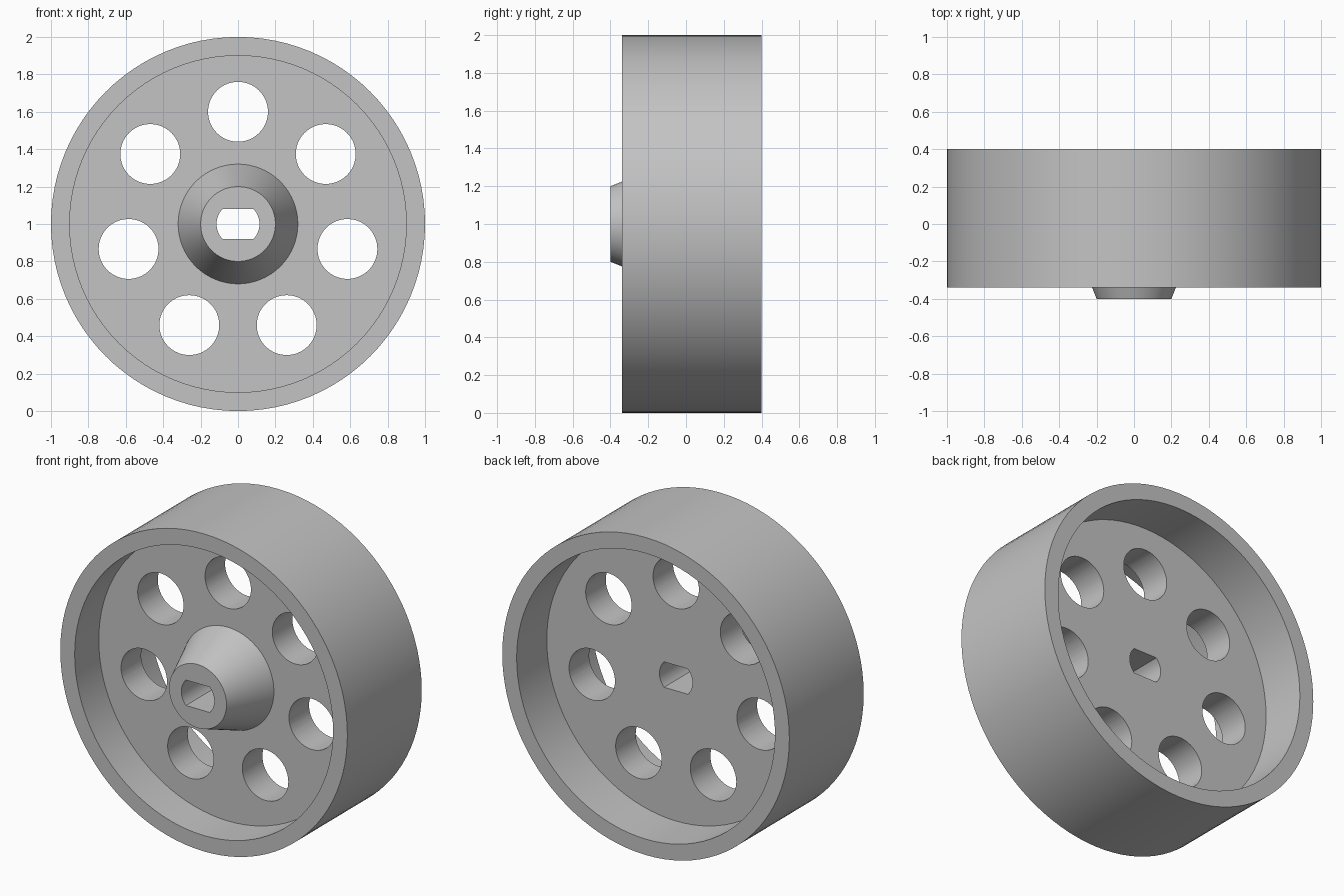
import bpy, bmesh
from math import sin, cos, asin, pi, tau
from mathutils import Matrix, Vector

SEGMENTS = 96
CENTRE_Z = 1.0

default = bpy.data.objects.get("Cube")
if default:
    bpy.data.objects.remove(default, do_unlink=True)

# Single grey finish
grey = bpy.data.materials.new("Light grey")
grey.use_nodes = True
colour = (0.55, 0.55, 0.55, 1)
grey.diffuse_color = colour
grey.node_tree.nodes["Principled BSDF"].inputs["Base Color"].default_value = colour


def make_object(name, bm):
    bmesh.ops.recalc_face_normals(bm, faces=bm.faces)
    mesh = bpy.data.meshes.new(name)
    bm.to_mesh(mesh)
    bm.free()
    mesh.materials.append(grey)
    obj = bpy.data.objects.new(name, mesh)
    bpy.context.collection.objects.link(obj)
    return obj


def lathe(name, profile):
    """Revolve (radius, y) points around the axle."""
    bm = bmesh.new()
    verts = [bm.verts.new((r, y, 0)) for r, y in profile]
    edges = [bm.edges.new(pair) for pair in zip(verts, verts[1:])]
    bmesh.ops.spin(bm, geom=verts + edges, cent=(0, 0, 0), axis=(0, 1, 0),
                   angle=tau, steps=SEGMENTS, use_duplicate=False)
    bmesh.ops.remove_doubles(bm, verts=bm.verts, dist=0.0001)
    bmesh.ops.translate(bm, verts=bm.verts, vec=(0, 0, CENTRE_Z))
    return make_object(name, bm)


def add_prism(bm, outline):
    """Extrude an (x, z) outline right through the wheel."""
    face = bm.faces.new([bm.verts.new((x, -0.6, z + CENTRE_Z)) for x, z in outline])
    result = bmesh.ops.extrude_face_region(bm, geom=[face], use_keep_orig=True)
    moved = [v for v in result["geom"] if isinstance(v, bmesh.types.BMVert)]
    bmesh.ops.translate(bm, verts=moved, vec=(0, 1.2, 0))


def arc(radius, start, end, count):
    return [(radius * cos(start + (end - start) * i / count),
             radius * sin(start + (end - start) * i / count)) for i in range(count + 1)]


# Wheel body: tapered hub, web and rim in one turned profile
wheel = lathe("wheel", [
    (0, -0.4), (0.2, -0.4), (0.32, -0.1),      # hub
    (0.9, -0.1), (0.9, -0.34),                 # front recess
    (1, -0.34), (1, 0.4), (0.9, 0.4),          # rim
    (0.9, 0.1), (0, 0.1),                      # back recess
])

# Cutters: seven round holes and a bore with two flats
bm = bmesh.new()
for i in range(7):
    turn = pi / 2 + tau * i / 7
    cx, cz = 0.6 * cos(turn), 0.6 * sin(turn)
    add_prism(bm, [(cx + x, cz + z) for x, z in arc(0.16, 0, tau, 64)[:-1]])
bore_radius, flat_height = 0.115, 0.08
half = asin(flat_height / bore_radius)
add_prism(bm, arc(bore_radius, -half, half, 16) + arc(bore_radius, pi - half, pi + half, 16))
cutter = make_object("hole_cutter", bm)
cutter.hide_render = True

# Cut the holes, then discard the cutter
cut = wheel.modifiers.new("holes", "BOOLEAN")
cut.operation = "DIFFERENCE"
cut.solver = "EXACT"
cut.object = cutter
bpy.ops.object.select_all(action="DESELECT")
wheel.select_set(True)
bpy.context.view_layer.objects.active = wheel
bpy.ops.object.modifier_apply(modifier=cut.name)
bpy.data.objects.remove(cutter, do_unlink=True)
bpy.ops.object.shade_smooth_by_angle(angle=pi / 6)
